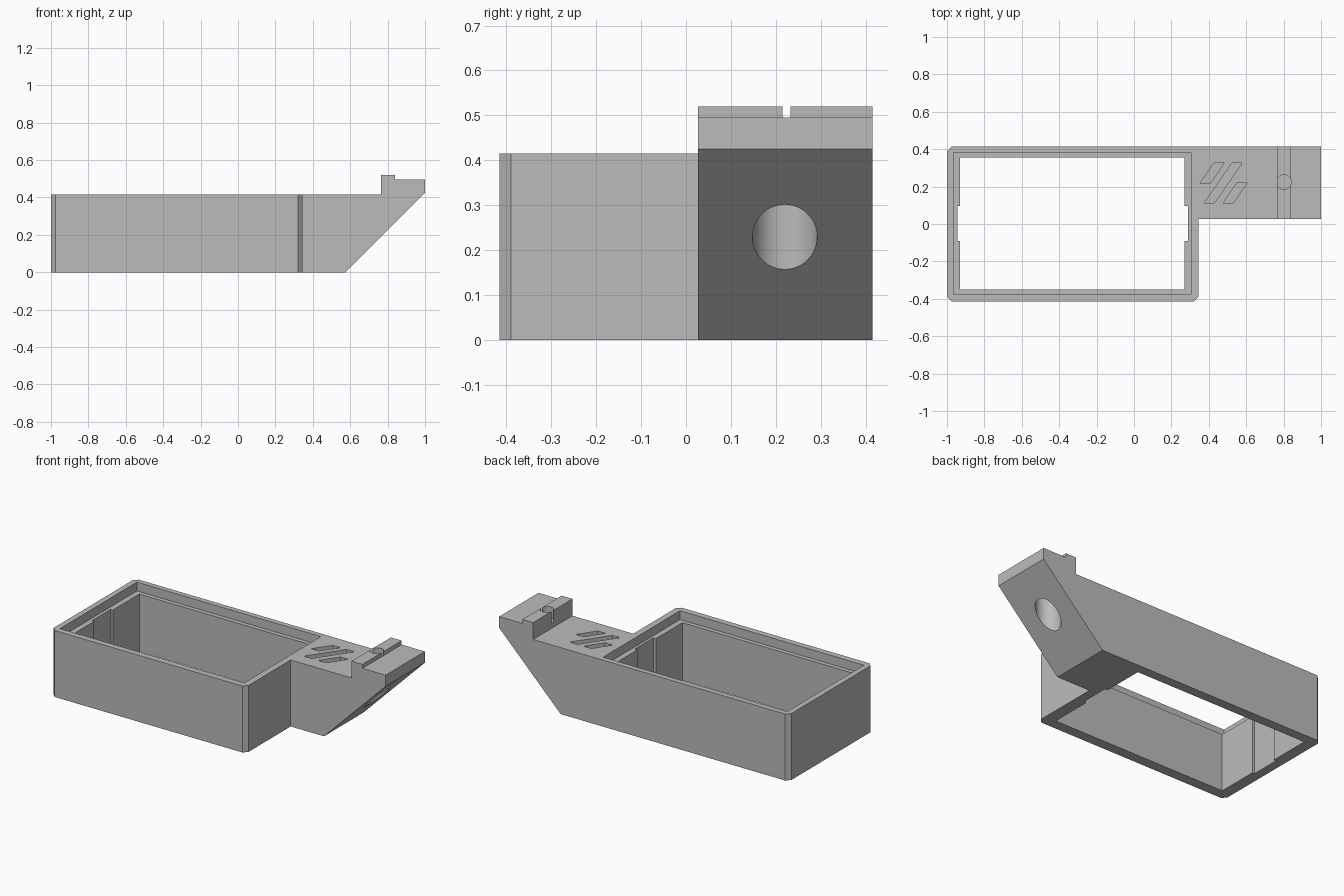
import bpy
import bmesh
from mathutils import Vector

if "Cube" in bpy.data.objects:
    bpy.data.objects.remove(bpy.data.objects["Cube"], do_unlink=True)

grey = bpy.data.materials.new("plain grey")
grey.use_nodes = True
colour = (0.5, 0.5, 0.5, 1)
grey.diffuse_color = colour
grey.node_tree.nodes["Principled BSDF"].inputs["Base Color"].default_value = colour


def prism(name, points, depth):
    """Extrude a closed 3D outline along a vector."""
    bm = bmesh.new()
    face = bm.faces.new([bm.verts.new(p) for p in points])
    moved = bmesh.ops.extrude_face_region(bm, geom=[face])["geom"]
    verts = [v for v in moved if isinstance(v, bmesh.types.BMVert)]
    bmesh.ops.translate(bm, verts=verts, vec=Vector(depth))
    bmesh.ops.recalc_face_normals(bm, faces=bm.faces)
    mesh = bpy.data.meshes.new(name)
    bm.to_mesh(mesh)
    bm.free()
    mesh.materials.append(grey)
    obj = bpy.data.objects.new(name, mesh)
    bpy.context.collection.objects.link(obj)
    return obj


def block(name, x0, x1, y0, y1, z0, z1):
    outline = [(x0, y0, z0), (x1, y0, z0), (x1, y1, z0), (x0, y1, z0)]
    return prism(name, outline, (0, 0, z1 - z0))


def cylinder(name, x, y, radius, z0, z1):
    bpy.ops.mesh.primitive_cylinder_add(vertices=64, radius=radius, depth=z1 - z0,
                                        location=(x, y, (z0 + z1) / 2))
    obj = bpy.context.object
    obj.name = name
    obj.data.materials.append(grey)
    return obj


def combine(target, other, operation):
    """Apply a boolean and discard the helper."""
    bpy.context.view_layer.objects.active = target
    mod = target.modifiers.new(operation, "BOOLEAN")
    mod.operation = operation
    mod.solver = "EXACT"
    mod.object = other
    bpy.ops.object.modifier_apply(modifier=mod.name)
    bpy.data.objects.remove(other, do_unlink=True)


# Open frame with three chamfered corners
LEFT, RIGHT, HALF, TOP, C = -1, 0.345, 0.415, 0.415, 0.025
outline = [(LEFT + C, -HALF), (RIGHT - C, -HALF), (RIGHT, C - HALF), (RIGHT, HALF),
           (LEFT + C, HALF), (LEFT, HALF - C), (LEFT, C - HALF)]
frame = prism("frame_with_arm", [(x, y, 0) for x, y in outline], (0, 0, TOP))

# Side arm with sloped underside and raised stop
side = [(0.32, 0), (0.575, 0), (1, 0.425), (1, 0.495), (0.84, 0.495),
        (0.84, 0.52), (0.765, 0.52), (0.765, TOP), (0.32, TOP)]
arm = prism("arm", [(x, 0.027, z) for x, z in side], (0, HALF - 0.027, 0))
combine(frame, arm, "UNION")

# Opening, rim recess and the two shallow wall grooves
cutters = [
    block("opening", -0.93, 0.27, -0.35, 0.355, -0.1, 0.6),
    block("rim_recess", -0.965, 0.305, -0.377, 0.382, 0.36, 0.6),
    block("wall_grooves", -0.945, 0.288, -0.09, 0.095, -0.1, 0.6),
    # Fixing hole and its counterbore
    cylinder("fixing_hole", 0.802, 0.224, 0.039, 0.45, 0.6),
    cylinder("counterbore", 0.804, 0.22, 0.072, -0.1, 0.4),
]

# Three slanted vent slots: lower left x, lower y, upper y
for x, low, high in ((0.353, 0.217, 0.325), (0.376, 0.112, 0.325), (0.476, 0.112, 0.222)):
    lean, width = (high - low) * 0.69, 0.054
    corners = [(x, low), (x + width, low), (x + width + lean, high), (x + lean, high)]
    cutters.append(prism("vent_slot", [(a, b, TOP - 0.03) for a, b in corners], (0, 0, 0.1)))

for cutter in cutters:
    combine(frame, cutter, "DIFFERENCE")

# Smooth the round bores, keep the edges crisp
bpy.ops.object.select_all(action="DESELECT")
frame.select_set(True)
bpy.context.view_layer.objects.active = frame
bpy.ops.object.shade_smooth_by_angle(angle=0.5)
